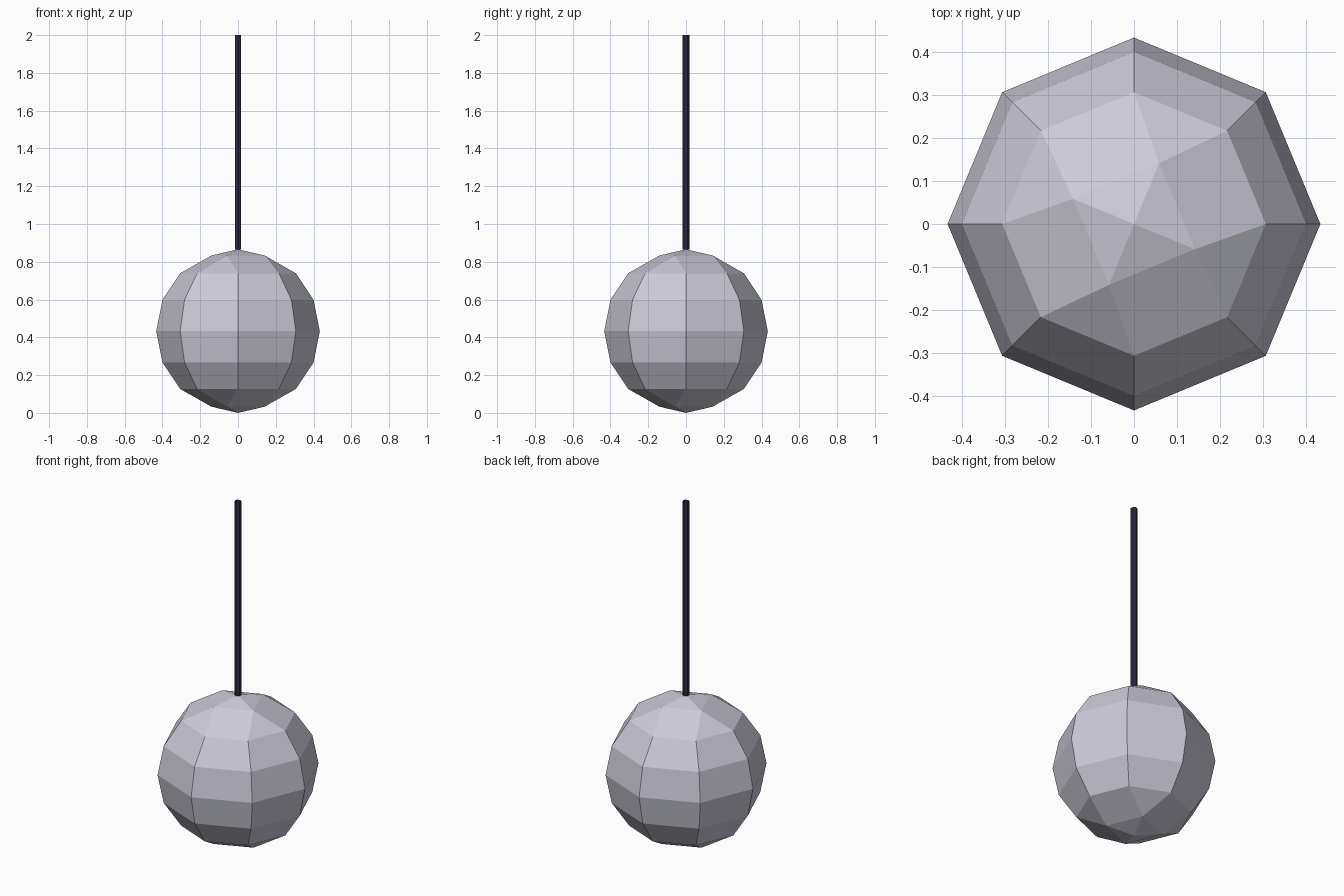
import bpy, bmesh, math

if "Cube" in bpy.data.objects:
    bpy.data.objects.remove(bpy.data.objects["Cube"])

R = 0.433          # ball radius
ROD_R = 0.018      # rod radius


def material(name, rgb):
    mat = bpy.data.materials.new(name)
    mat.diffuse_color = (*rgb, 1)
    mat.use_nodes = True
    mat.node_tree.nodes["Principled BSDF"].inputs["Base Color"].default_value = mat.diffuse_color
    return mat


def add_object(name, bm, mat):
    bmesh.ops.recalc_face_normals(bm, faces=bm.faces)
    mesh = bpy.data.meshes.new(name)
    bm.to_mesh(mesh)
    bm.free()
    mesh.materials.append(mat)
    obj = bpy.data.objects.new(name, mesh)
    bpy.context.collection.objects.link(obj)
    return obj


# Ball: eight-sided sphere whose rings next to the poles are merged to four points
bm = bmesh.new()
bmesh.ops.create_uvsphere(bm, u_segments=8, v_segments=8, radius=R)
ring_z = R * math.cos(math.pi / 8)
for side in (1, -1):
    ring = [v for v in bm.verts if abs(v.co.z - side * ring_z) < 0.01]
    ring.sort(key=lambda v: round(math.degrees(math.atan2(v.co.y, v.co.x)) / 45) % 8)
    for a, b in zip(ring[1::2], ring[2::2] + ring[:1]):
        bmesh.ops.pointmerge(bm, verts=[a, b], merge_co=(a.co + b.co) / 2)
bmesh.ops.translate(bm, verts=bm.verts, vec=(0, 0, R))
add_object("ball", bm, material("pale_lavender_grey", (0.60, 0.59, 0.68)))

# Rod: open six-sided tube from the top of the ball
bm = bmesh.new()
length = 2 - 2 * R
bmesh.ops.create_cone(bm, cap_ends=False, segments=6, radius1=ROD_R, radius2=ROD_R, depth=length)
bmesh.ops.translate(bm, verts=bm.verts, vec=(0, 0, 2 - length / 2))
add_object("rod", bm, material("dark_violet", (0.03, 0.022, 0.06)))
